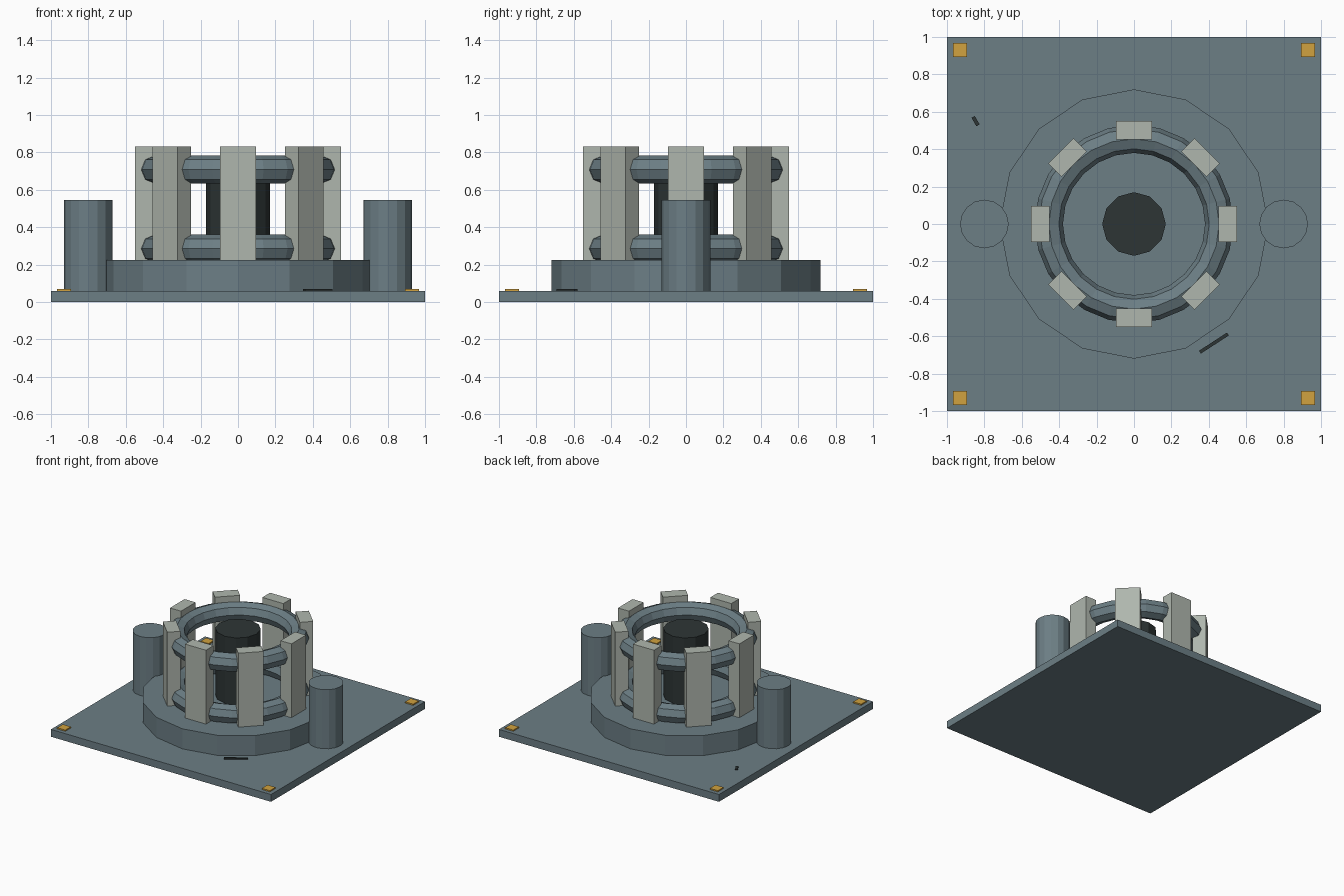
import bpy
from math import cos, sin, pi, radians

cube = bpy.data.objects.get("Cube")
if cube:
    bpy.data.objects.remove(cube, do_unlink=True)


def make_material(name, rgb):
    mat = bpy.data.materials.new(name)
    mat.use_nodes = True
    mat.diffuse_color = (*rgb, 1)
    mat.node_tree.nodes["Principled BSDF"].inputs["Base Color"].default_value = (*rgb, 1)
    return mat


steel = make_material("blue_grey_steel", (0.15, 0.21, 0.235))
stone = make_material("pale_grey", (0.43, 0.47, 0.42))
dark = make_material("near_black", (0.027, 0.036, 0.036))
amber = make_material("amber", (0.64, 0.36, 0.05))


def finish(name, mat):
    obj = bpy.context.object
    obj.name = name
    obj.data.materials.append(mat)
    return obj


def box(name, mat, x, y, bottom, top, size_x, size_y, turn=0.0):
    bpy.ops.mesh.primitive_cube_add(size=1, location=(x, y, (bottom + top) / 2),
                                    rotation=(0, 0, turn))
    obj = finish(name, mat)
    obj.scale = (size_x, size_y, top - bottom)
    return obj


def cylinder(name, mat, x, radius, bottom, top, sides):
    bpy.ops.mesh.primitive_cylinder_add(vertices=sides, radius=radius, depth=top - bottom,
                                        location=(x, 0, (bottom + top) / 2))
    return finish(name, mat)


BASE = 0.06
DECK = 0.225

# Square base plate and faceted pedestal
box("base_plate", steel, 0, 0, 0, BASE, 2, 2)
cylinder("pedestal", steel, 0, 0.72, BASE, DECK, 16)

# Central core and the two side tanks
cylinder("core", dark, 0, 0.17, DECK, 0.775, 12)
for side, x in (("left", 0.8), ("right", -0.8)):
    cylinder(side + "_tank", steel, x, 0.13, BASE, 0.545, 16)

# Lower and upper rings
for level, z in (("lower", 0.285), ("upper", 0.708)):
    bpy.ops.mesh.primitive_torus_add(location=(0, 0, z), major_radius=0.455, minor_radius=0.075,
                                     major_segments=24, minor_segments=8)
    finish(level + "_ring", steel)

# Circle of upright posts
for i in range(8):
    a = i * pi / 4
    box("post", stone, 0.502 * cos(a), 0.502 * sin(a), DECK, 0.832, 0.1, 0.19, a)

# Corner pads
for x in (-0.93, 0.93):
    for y in (-0.93, 0.93):
        box("corner_pad", amber, x, y, BASE, 0.07, 0.073, 0.073)

# Thin scraps lying on the base plate
box("long_scrap", dark, 0.427, -0.637, BASE, 0.07, 0.178, 0.018, radians(33))
box("short_scrap", dark, -0.847, 0.55, BASE, 0.07, 0.052, 0.02, radians(-60))
